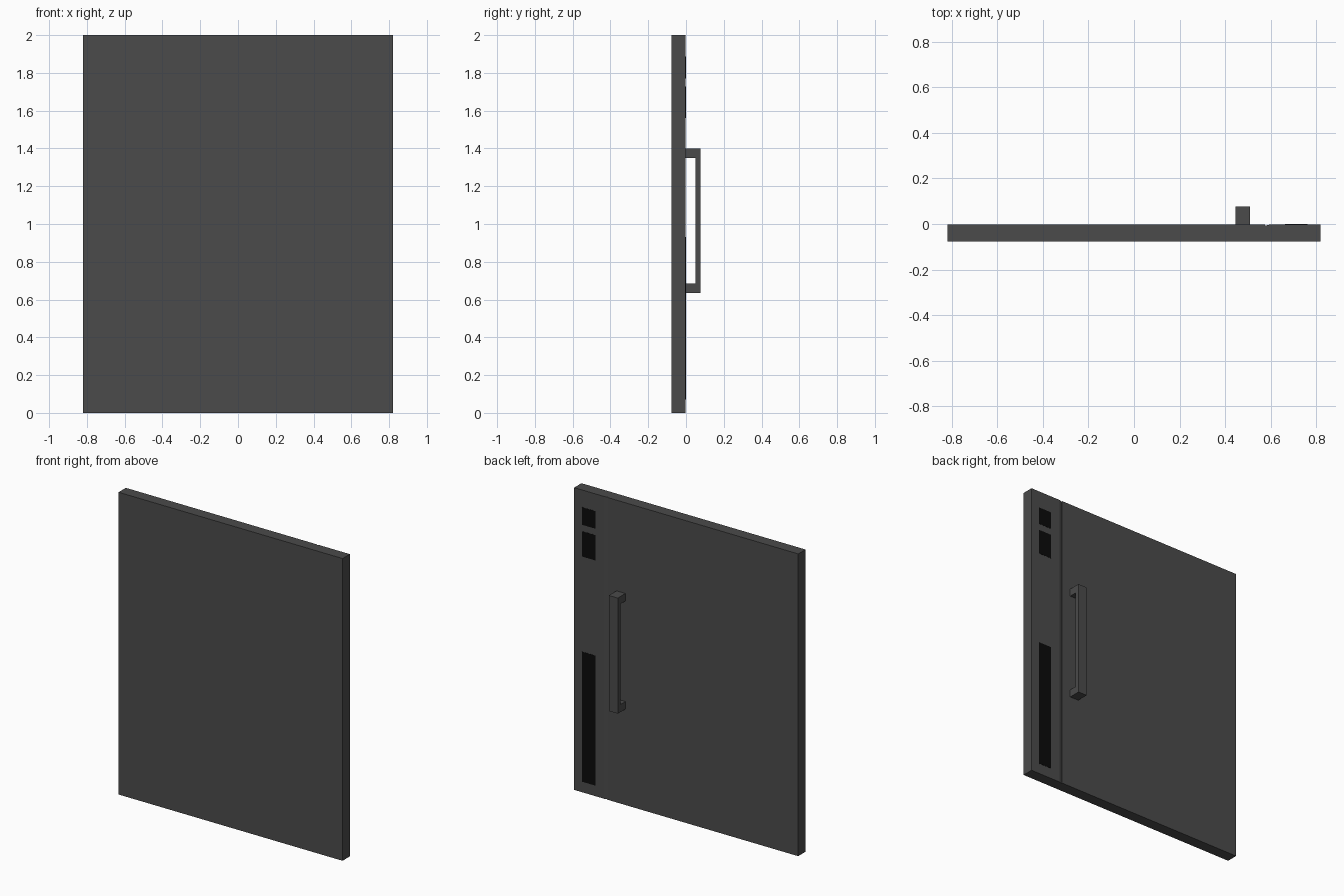
import bpy, bmesh

if "Cube" in bpy.data.objects:
    bpy.data.objects.remove(bpy.data.objects["Cube"])


def material(name, v):
    m = bpy.data.materials.new(name)
    m.diffuse_color = (v, v, v, 1)
    m.use_nodes = True
    m.node_tree.nodes["Principled BSDF"].inputs["Base Color"].default_value = m.diffuse_color
    return m


DARK = material("dark_grey", 0.07)
BLACK = material("black", 0.003)


def prism(name, outline, axis, lo, hi, mat):
    """Extrude a 2D outline along x (outline is y,z) or z (outline is x,y)."""
    place = (lambda a, b, t: (t, a, b)) if axis == "x" else (lambda a, b, t: (a, b, t))
    bm = bmesh.new()
    face = bm.faces.new([bm.verts.new(place(a, b, lo)) for a, b in outline])
    ext = bmesh.ops.extrude_face_region(bm, geom=[face])
    verts = [g for g in ext["geom"] if isinstance(g, bmesh.types.BMVert)]
    bmesh.ops.translate(bm, verts=verts, vec=place(0, 0, hi - lo))
    bmesh.ops.recalc_face_normals(bm, faces=bm.faces)
    mesh = bpy.data.meshes.new(name)
    bm.to_mesh(mesh)
    bm.free()
    mesh.materials.append(mat)
    ob = bpy.data.objects.new(name, mesh)
    bpy.context.collection.objects.link(ob)
    return ob


FRONT, BACK, HALF = -0.078, -0.002, 0.82

# Door slab with a shallow slanted groove beside the control strip
prism("door_panel", [(-HALF, FRONT), (HALF, FRONT), (HALF, BACK), (0.597, BACK),
                     (0.575, BACK - 0.006), (0.575, BACK), (-HALF, BACK)],
      "z", 0, 2, DARK)

# Square-section pull handle, one C-shaped profile
prism("pull_handle", [(BACK, 0.635), (0.078, 0.635), (0.078, 1.40), (BACK, 1.40),
                      (BACK, 1.35), (0.05, 1.35), (0.05, 0.685), (BACK, 0.685)],
      "x", 0.445, 0.51, DARK)

# Black inset panels on the strip: two small, one tall
for name, z0, z1 in (("upper_window", 1.77, 1.886), ("middle_window", 1.56, 1.727),
                     ("lower_window", 0.07, 0.93)):
    y0, y1 = BACK - 0.005, BACK + 0.001
    prism(name, [(y0, z0), (y1, z0), (y1, z1), (y0, z1)], "x", 0.663, 0.762, BLACK)
